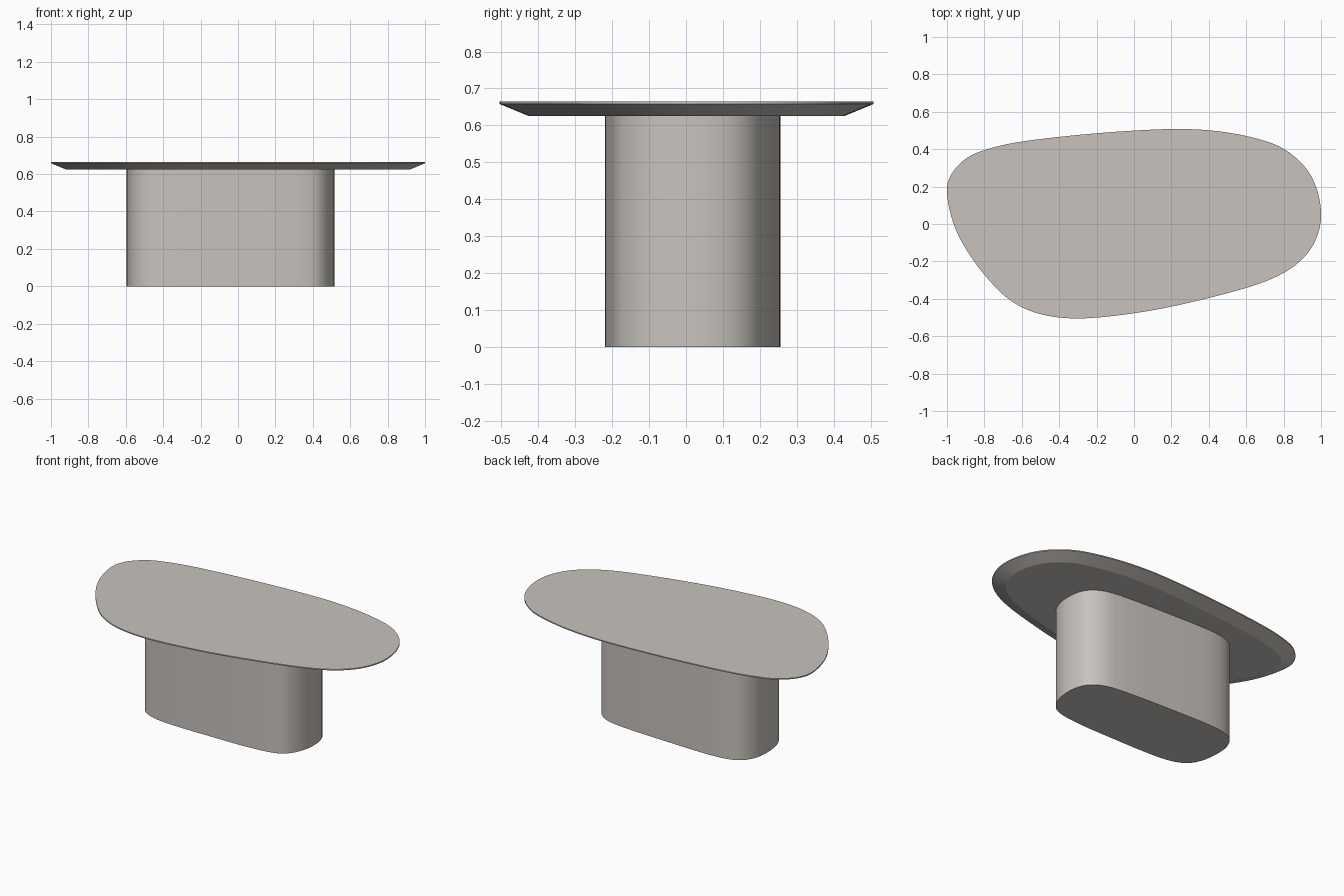
import bpy, bmesh, math
from mathutils import Vector

if "Cube" in bpy.data.objects:
    bpy.data.objects.remove(bpy.data.objects["Cube"])

# One stone colour for the whole table
stone = bpy.data.materials.new("warm_grey_stone")
stone.diffuse_color = (0.58, 0.545, 0.51, 1)
stone.use_nodes = True
stone.node_tree.nodes["Principled BSDF"].inputs["Base Color"].default_value = stone.diffuse_color


def smooth_loop(pts, steps, xr, yr):
    """Closed Catmull-Rom loop, fitted to the given x and y ranges."""
    p = [Vector(q) for q in pts]
    n, out = len(p), []
    for i in range(n):
        a, b, c, d = p[i - 1], p[i], p[(i + 1) % n], p[(i + 2) % n]
        for k in range(steps):
            t = k / steps
            out.append(0.5 * (2 * b + (c - a) * t + (2 * a - 5 * b + 4 * c - d) * t * t
                              + (3 * b - a - 3 * c + d) * t ** 3))
    for _ in range(6):  # even out the curvature
        out = [(out[i - 1] + 2 * out[i] + out[(i + 1) % len(out)]) / 4 for i in range(len(out))]
    for ax, (lo, hi) in enumerate((xr, yr)):
        mn, mx = min(v[ax] for v in out), max(v[ax] for v in out)
        for v in out:
            v[ax] = lo + (v[ax] - mn) / (mx - mn) * (hi - lo)
    return out


def inset(loop, dist):
    """Move a clockwise loop inwards."""
    res = []
    for i, v in enumerate(loop):
        t = (loop[(i + 1) % len(loop)] - loop[i - 1]).normalized()
        res.append(v + Vector((t.y, -t.x)) * dist)
    return res


def loft(name, rings):
    """Stack of (loop, height) rings, capped at both ends."""
    bm = bmesh.new()
    vs = [[bm.verts.new((v.x, v.y, z)) for v in loop] for loop, z in rings]
    n = len(vs[0])
    for lo, hi in zip(vs, vs[1:]):
        for i in range(n):
            j = (i + 1) % n
            bm.faces.new((lo[i], hi[i], hi[j], lo[j]))
    bm.faces.new(vs[0])
    bm.faces.new(vs[-1][::-1])
    bmesh.ops.recalc_face_normals(bm, faces=bm.faces)
    me = bpy.data.meshes.new(name)
    bm.to_mesh(me)
    bm.free()
    me.materials.append(stone)
    ob = bpy.data.objects.new(name, me)
    bpy.context.collection.objects.link(ob)
    bpy.ops.object.select_all(action='DESELECT')
    ob.select_set(True)
    bpy.context.view_layer.objects.active = ob
    bpy.ops.object.shade_smooth_by_angle(angle=math.radians(15))


# Pebble-shaped tabletop with a chamfered underside (outline clockwise)
top = smooth_loop([(-1, .17), (-.975, .27), (-.9, .35), (-.8, .397), (-.6, .443), (-.2, .487),
                   (.2, .51), (.45, .498), (.65, .46), (.8, .405), (.92, .30), (.98, .18),
                   (1, .05), (.98, -.06), (.92, -.165), (.8, -.26), (.6, -.34), (.2, -.44),
                   (-.1, -.488), (-.32, -.503), (-.5, -.48), (-.64, -.42), (-.75, -.325),
                   (-.87, -.175), (-.96, -.01)], 8, (-1, 1), (-.505, .508))
loft("tabletop", [(inset(top, .08), .625), (top, .658), (top, .665)])

# Rounded pedestal
base = smooth_loop([(-.595, .03), (-.585, .13), (-.53, .215), (-.42, .25), (-.25, .255), (0, .247),
                    (.25, .235), (.4, .212), (.485, .15), (.515, .05), (.505, -.06), (.46, -.15),
                    (.38, -.197), (.2, -.217), (0, -.22), (-.25, -.22), (-.42, -.208),
                    (-.53, -.165), (-.58, -.08)], 8, (-.595, .515), (-.22, .256))
loft("pedestal", [(base, 0), (base, .625)])
